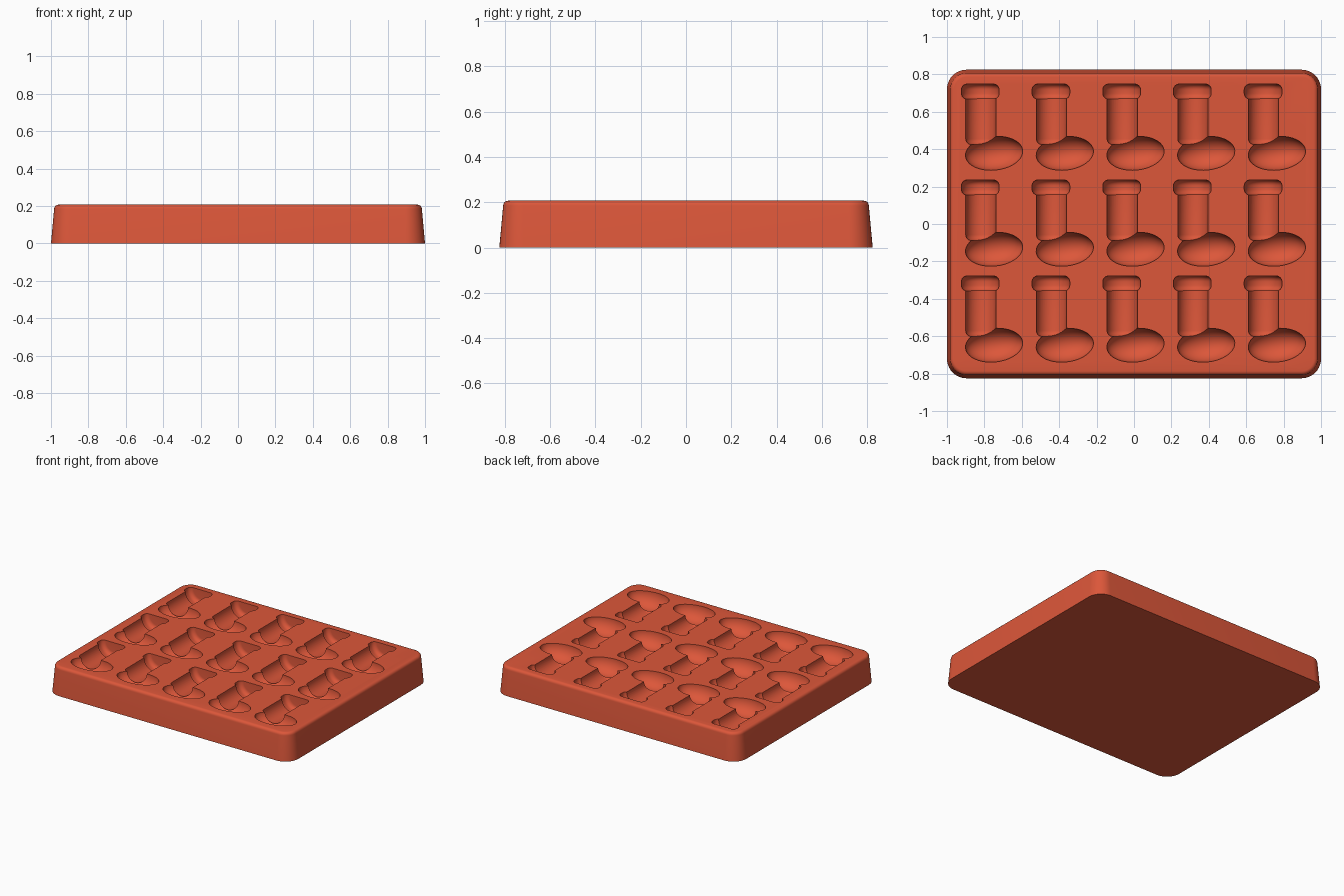
import bpy, bmesh
from math import pi, sin, cos, radians
from mathutils import Matrix

cube = bpy.data.objects.get("Cube")
if cube:
    bpy.data.objects.remove(cube, do_unlink=True)

HX, HY, TOP, CORNER = 1.0, 0.825, 0.207, 0.105
PITCH_X, PITCH_Y = 0.378, 0.513

red = bpy.data.materials.new("brick red")
red.use_nodes = True
red.diffuse_color = (0.72, 0.095, 0.042, 1)
red.node_tree.nodes["Principled BSDF"].inputs["Base Color"].default_value = red.diffuse_color


def add_object(name, bm):
    bmesh.ops.recalc_face_normals(bm, faces=bm.faces)
    mesh = bpy.data.meshes.new(name)
    bm.to_mesh(mesh)
    bm.free()
    mesh.materials.append(red)
    obj = bpy.data.objects.new(name, mesh)
    bpy.context.collection.objects.link(obj)
    return obj


def apply_modifiers(obj):
    graph = bpy.context.evaluated_depsgraph_get()
    mesh = bpy.data.meshes.new_from_object(obj.evaluated_get(graph))
    obj.modifiers.clear()
    obj.data = mesh


def add_boolean(obj, other, operation):
    mod = obj.modifiers.new(operation.title(), 'BOOLEAN')
    mod.operation, mod.object, mod.solver = operation, other, 'EXACT'


def outline(inset, steps=10):
    """Rounded rectangle, drawn in from the tray's base outline."""
    points = []
    for quarter, (sx, sy) in enumerate([(1, 1), (-1, 1), (-1, -1), (1, -1)]):
        for i in range(steps + 1):
            a = (quarter + i / steps) * pi / 2
            r = CORNER - inset
            points.append((sx * (HX - CORNER) + r * cos(a),
                           sy * (HY - CORNER) + r * sin(a)))
    return points


def rounded_drum(name, x, y0, y1, radius, fillet, sides=40, steps=6):
    """Round bar along y with filleted ends, centred on the tray top."""
    profile = []
    for i in range(steps + 1):
        a = i / steps * pi / 2
        profile.append((radius - fillet + fillet * sin(a), y0 + fillet - fillet * cos(a)))
    profile += [(r, y0 + y1 - y) for r, y in reversed(profile)]
    bm = bmesh.new()
    rings = []
    for r, y in profile:
        angles = [(k + 0.5) * 2 * pi / sides for k in range(sides)]
        rings.append([bm.verts.new((x + r * cos(a), y, TOP + r * sin(a))) for a in angles])
    for a, b in zip(rings, rings[1:]):
        for k in range(sides):
            n = (k + 1) % sides
            bm.faces.new((a[k], a[n], b[n], b[k]))
    bm.faces.new(rings[0])
    bm.faces.new(rings[-1])
    return add_object(name, bm)


# Tray body: drafted walls with a filleted top rim
bm = bmesh.new()
fillet, draft = 0.022, 0.017
levels = [(0, 0)]
for i in range(6):
    a = i / 5 * pi / 2
    levels.append((draft + fillet * (1 - cos(a)), TOP - fillet + fillet * sin(a)))
loops = [[bm.verts.new((x, y, z)) for x, y in outline(inset)] for inset, z in levels]
for low, high in zip(loops, loops[1:]):
    for k in range(len(low)):
        n = (k + 1) % len(low)
        bm.faces.new((low[k], low[n], high[n], high[k]))
bm.faces.new(loops[0])
bm.faces.new(loops[-1])
tray = add_object("mould_tray", bm)

# One sock-shaped cutter: leg, cuff and foot at the back left pocket
leg = rounded_drum("leg_cutter", -0.819, 0.425, 0.72, 0.081, 0.03)
cuff = rounded_drum("cuff_cutter", -0.822, 0.668, 0.748, 0.101, 0.03)
bm = bmesh.new()
bmesh.ops.create_uvsphere(bm, u_segments=40, v_segments=25, radius=1)
place = (Matrix.Translation((-0.748, 0.378, TOP)) @ Matrix.Rotation(radians(6), 4, 'Z')
         @ Matrix.Diagonal((0.154, 0.09, 0.1, 1)))
bmesh.ops.transform(bm, matrix=place, verts=bm.verts)
foot = add_object("foot_cutter", bm)
for part in (cuff, foot):
    add_boolean(leg, part, 'UNION')

# Repeat it over the grid of pockets
for count, step in ((5, (PITCH_X, 0, 0)), (3, (0, -PITCH_Y, 0))):
    array = leg.modifiers.new("Repeat", 'ARRAY')
    array.count = count
    array.use_relative_offset = False
    array.use_constant_offset = True
    array.constant_offset_displace = step
apply_modifiers(leg)

# Sink the pockets into the tray
add_boolean(tray, leg, 'DIFFERENCE')
apply_modifiers(tray)
for helper in (leg, cuff, foot):
    bpy.data.objects.remove(helper, do_unlink=True)

bpy.ops.object.select_all(action='DESELECT')
tray.select_set(True)
bpy.context.view_layer.objects.active = tray
bpy.ops.object.shade_smooth_by_angle(angle=radians(30))
